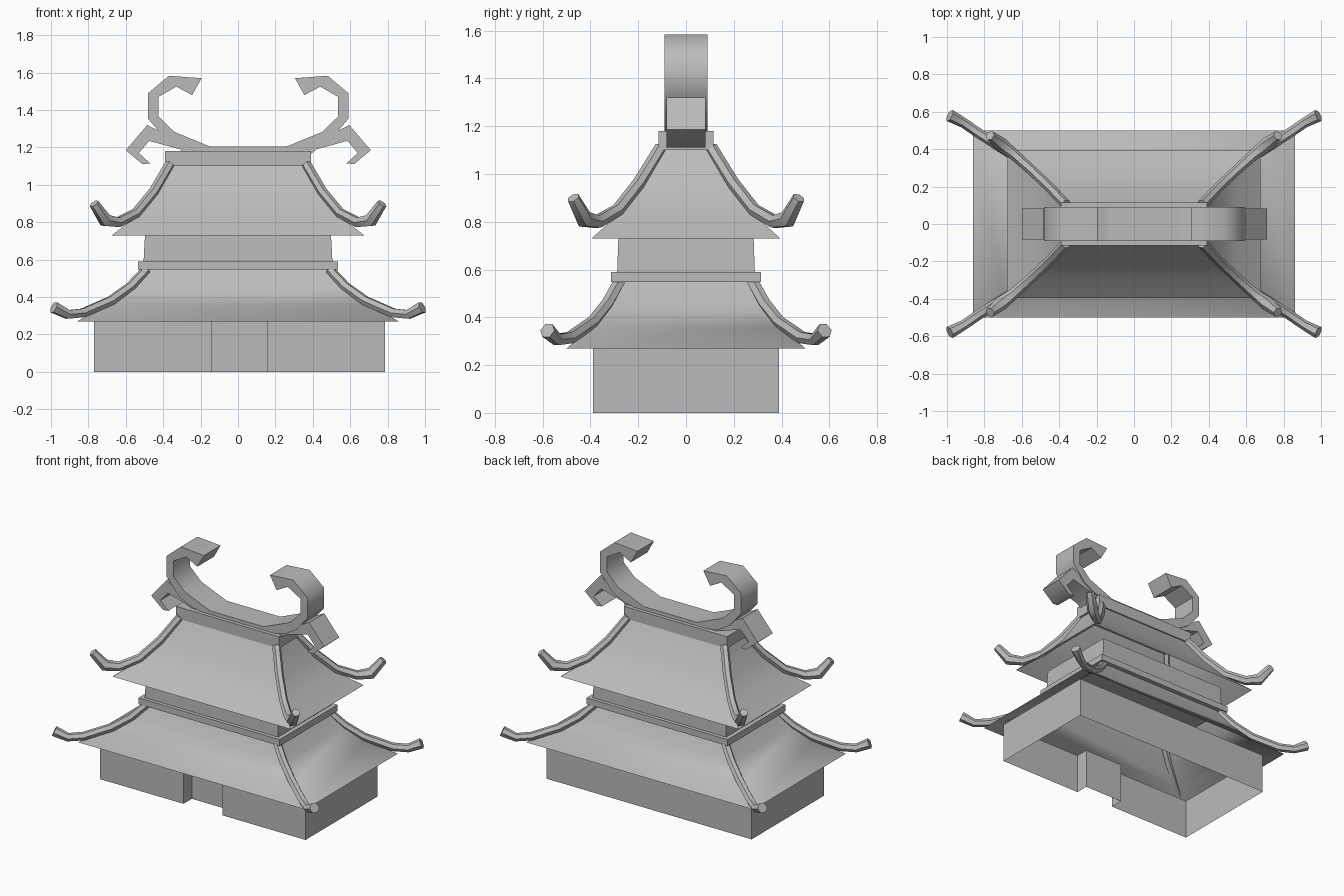
import bpy
import bmesh
from math import radians

old = bpy.data.objects.get("Cube")
if old:
    bpy.data.objects.remove(old)

# Single stone-grey material
grey = bpy.data.materials.new("stone_grey")
grey.use_nodes = True
colour = (0.5, 0.5, 0.5, 1)
grey.diffuse_color = colour
shader = next(n for n in grey.node_tree.nodes if n.type == "BSDF_PRINCIPLED")
shader.inputs["Base Color"].default_value = colour


def finish(obj, angle):
    obj.data.materials.clear()
    obj.data.materials.append(grey)
    bpy.ops.object.select_all(action="DESELECT")
    obj.select_set(True)
    bpy.context.view_layer.objects.active = obj
    bpy.ops.object.shade_smooth_by_angle(angle=radians(angle))


def loft(name, rings, caps=False, angle=50):
    """Bridge a stack of matching point loops, optionally closing both ends."""
    bm = bmesh.new()
    loops = [[bm.verts.new(p) for p in ring] for ring in rings]
    n = len(loops[0])
    for a, b in zip(loops, loops[1:]):
        for i in range(n):
            j = (i + 1) % n
            bm.faces.new((a[i], a[j], b[j], b[i]))
    if caps:
        bm.faces.new(loops[0][::-1])
        bm.faces.new(loops[-1])
        bmesh.ops.recalc_face_normals(bm, faces=bm.faces)
    mesh = bpy.data.meshes.new(name)
    bm.to_mesh(mesh)
    bm.free()
    obj = bpy.data.objects.new(name, mesh)
    bpy.context.collection.objects.link(obj)
    finish(obj, angle)
    return obj


def rect(hx, hy, z):
    return [(-hx, -hy, z), (hx, -hy, z), (hx, hy, z), (-hx, hy, z)]


def rafter(name, path, sx, sy):
    """Tapered round beam following a roof hip; path is (x, y, z, radius)."""
    curve = bpy.data.curves.new(name, "CURVE")
    curve.dimensions = "3D"
    curve.bevel_depth = 0.027
    curve.bevel_resolution = 1
    curve.use_fill_caps = True
    spline = curve.splines.new("POLY")
    spline.points.add(len(path) - 1)
    for point, (x, y, z, r) in zip(spline.points, path):
        point.co = (x * sx, y * sy, z, 1)
        point.radius = r
    obj = bpy.data.objects.new(name, curve)
    bpy.context.collection.objects.link(obj)
    bpy.ops.object.select_all(action="DESELECT")
    obj.select_set(True)
    bpy.context.view_layer.objects.active = obj
    bpy.ops.object.convert(target="MESH")
    finish(bpy.context.view_layer.objects.active, 50)


# Ground floor walls with a shallow front entrance recess
plan = [(-0.77, -0.39), (-0.14, -0.39), (-0.14, -0.3), (0.155, -0.3),
        (0.155, -0.39), (0.785, -0.39), (0.785, 0.39), (-0.77, 0.39)]
loft("ground_floor_walls", [[(x, y, z) for x, y in plan] for z in (0, 0.275)])

# Lower roof, ledge, upper walls, upper roof, ridge beam
loft("lower_roof", [rect(0.86, 0.5, 0.27), rect(0.69, 0.395, 0.36),
                    rect(0.58, 0.33, 0.45), rect(0.5, 0.28, 0.55)])
loft("ledge", [rect(0.535, 0.313, 0.547), rect(0.535, 0.313, 0.59)], caps=True)
loft("upper_floor_walls", [rect(0.505, 0.288, 0.59), rect(0.497, 0.283, 0.735)])
loft("upper_roof", [rect(0.675, 0.395, 0.73), rect(0.545, 0.285, 0.83),
                    rect(0.455, 0.2, 0.94), rect(0.37, 0.1, 1.11)])
loft("ridge_beam", [rect(0.39, 0.115, 1.1), rect(0.39, 0.115, 1.18)], caps=True)

# Upturned hip rafters on all four corners
lower_hip = [(0.49, 0.28, 0.545, 1), (0.575, 0.33, 0.455, 1), (0.68, 0.39, 0.38, 1),
             (0.83, 0.485, 0.315, 1), (0.91, 0.54, 0.307, 1), (0.985, 0.58, 0.345, 1.25)]
upper_hip = [(0.365, 0.105, 1.11, 1), (0.45, 0.195, 0.965, 1), (0.545, 0.285, 0.85, 1),
             (0.64, 0.37, 0.8, 1.1), (0.71, 0.425, 0.81, 1.4), (0.77, 0.472, 0.9, 1)]
for label, path in (("lower", lower_hip), ("upper", upper_hip)):
    for sx, side in ((1, "left"), (-1, "right")):
        for sy, end in ((1, "back"), (-1, "front")):
            rafter(f"{label}_rafter_{end}_{side}", path, sx, sy)

# Ridge ornaments: half outlines (x, z) mirrored about the ornament centre
CENTRE = 0.055
curl = [(0.095, 1.195), (0.205, 1.205), (0.395, 1.283), (0.48, 1.365), (0.48, 1.47),
        (0.385, 1.525), (0.3, 1.48), (0.25, 1.57), (0.425, 1.583), (0.535, 1.49),
        (0.535, 1.353), (0.445, 1.246), (0.365, 1.198), (0.15, 1.15)]
hook = [(0.33, 1.16), (0.365, 1.19), (0.53, 1.235), (0.585, 1.17), (0.525, 1.115),
        (0.565, 1.11), (0.655, 1.185), (0.54, 1.32), (0.435, 1.265), (0.3, 1.2)]


def extrude_y(name, outline, half):
    loft(name, [[(x, y, z) for x, z in outline] for y in (-half, half)], caps=True)


for s, side in ((1, "left"), (-1, "right")):
    extrude_y("ridge_curl_" + side, [(CENTRE + s * x, z) for x, z in curl], 0.09)
    extrude_y("ridge_hook_" + side, [(CENTRE + s * x, z) for x, z in hook], 0.082)
extrude_y("ridge_cap", [(CENTRE + x, z) for x, z in
                        ((-0.21, 1.15), (0.21, 1.15), (0.21, 1.204), (-0.21, 1.204))], 0.09)
